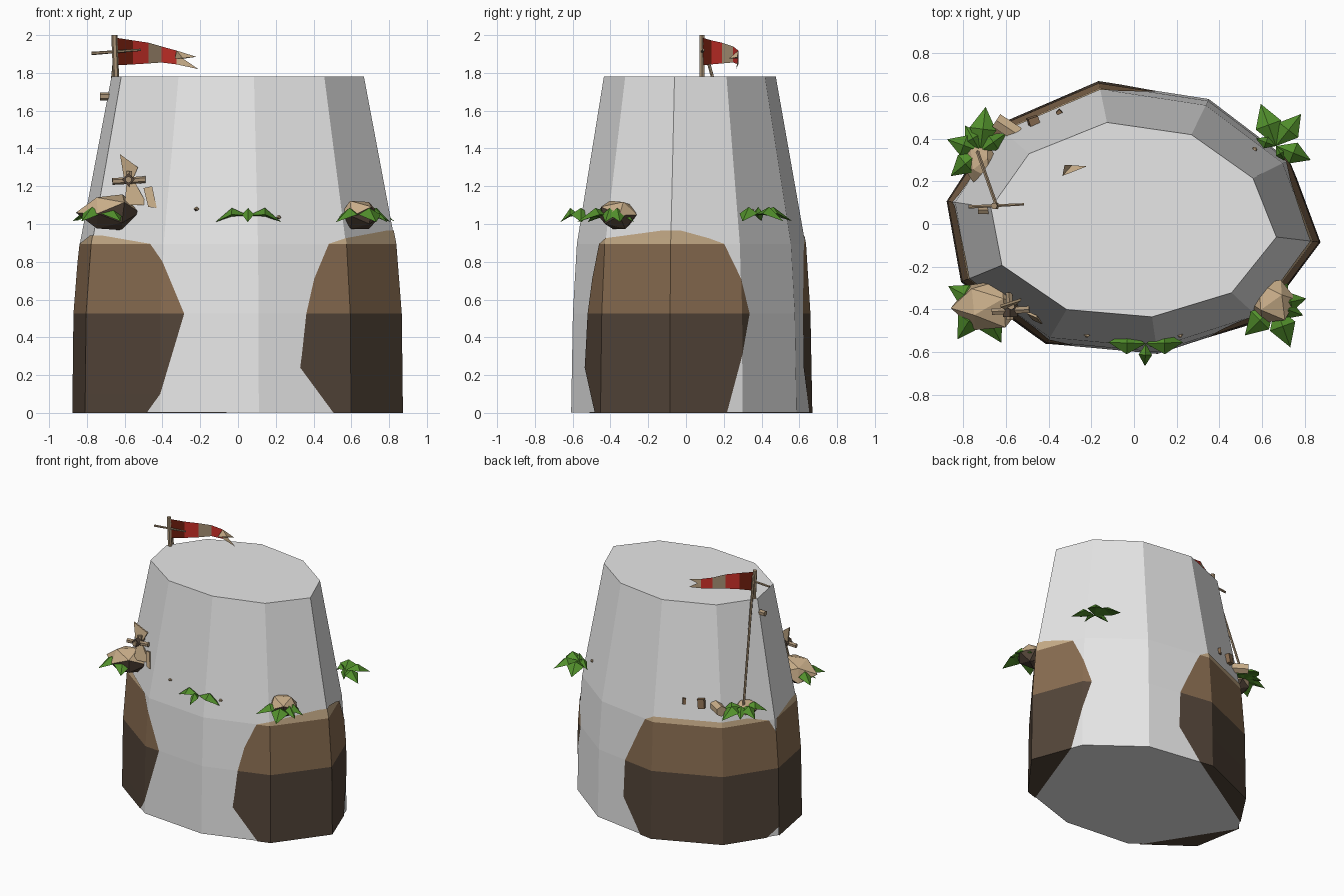
import bpy, bmesh, math, random
from mathutils import Vector

random.seed(4)
if "Cube" in bpy.data.objects:
    bpy.data.objects.remove(bpy.data.objects["Cube"])


def material(name, *rgb):
    m = bpy.data.materials.new(name)
    m.use_nodes = True
    m.diffuse_color = (*rgb, 1)
    m.node_tree.nodes["Principled BSDF"].inputs["Base Color"].default_value = (*rgb, 1)
    return m


GREY = material("stone grey", 0.88, 0.88, 0.88)
TAN = material("tan rock", 0.58, 0.42, 0.25)
BROWN = material("brown earth", 0.25, 0.152, 0.082)
DARK = material("dark earth", 0.088, 0.06, 0.041)
GREEN = material("leaf green", 0.085, 0.28, 0.025)
RED = material("flag red", 0.6, 0.03, 0.022)
MAROON = material("flag maroon", 0.15, 0.012, 0.004)
WOOD = material("weathered wood", 0.4, 0.29, 0.18)


def finish(bm, name, mats, rule=None):
    """Turn a bmesh into an object, with face colours picked by a rule."""
    for f in bm.faces:
        f.material_index = rule(f) if rule else 0
    me = bpy.data.meshes.new(name)
    bm.to_mesh(me)
    bm.free()
    for m in mats:
        me.materials.append(m)
    ob = bpy.data.objects.new(name, me)
    bpy.context.collection.objects.link(ob)


def mesh(name, verts, faces, mats, rule=None):
    bm = bmesh.new()
    vs = [bm.verts.new(v) for v in verts]
    for f in faces:
        bm.faces.new([vs[i] for i in f])
    bmesh.ops.recalc_face_normals(bm, faces=bm.faces)
    finish(bm, name, mats, rule)


# Ten-sided tapering pillar: footprint, then height with x and y scale
FOOT = [(-.872, .107), (-.805, -.27), (-.41, -.56), (.11, -.608), (.595, -.45),
        (.868, -.085), (.725, .3), (.35, .585), (-.165, .665), (-.64, .46)]
PROFILE = [(.003, 1, 1), (.525, .993, .985), (.895, .96, .95), (1.78, .768, .715)]


def on_wall(u, z, grow=1.0):
    """Point on the wall, u counted in corners around the footprint."""
    for (z0, *s0), (z1, *s1) in zip(PROFILE, PROFILE[1:]):
        if z <= z1:
            s = Vector(s0).lerp(Vector(s1), max(0, z - z0) / (z1 - z0))
            break
    i = math.floor(u)
    p = Vector(FOOT[i % 10]).lerp(Vector(FOOT[(i + 1) % 10]), u - i) * grow
    return Vector((p.x * s.x, p.y * s.y, z))


rings = [on_wall(i, level[0]) for level in PROFILE for i in range(10)]
sides = [(r * 10 + i, r * 10 + (i + 1) % 10, r * 10 + 10 + (i + 1) % 10, r * 10 + 10 + i)
         for r in range(3) for i in range(10)]
mesh("pillar", rings, sides + [range(10), range(30, 40)], [GREY])


# Earth patches hugging the wall: rows of height, start and end
def patch(name, rows):
    lo = math.ceil(min(r[1] for r in rows))
    hi = math.floor(max(r[2] for r in rows))
    verts = []
    for z, a, b in rows:
        cols = [a] + [min(max(k, a), b) for k in range(lo, hi + 1)] + [b]
        verts += [on_wall(u, z, 1.006) for u in cols]
    n = len(verts) // len(rows)
    quads = [(r * n + c, r * n + c + 1, r * n + n + c + 1, r * n + n + c)
             for r in range(len(rows) - 1) for c in range(n - 1)]
    bm = bmesh.new()
    # the reversed first row closes the underside
    for loop in quads + [range(n - 1, -1, -1)]:
        ring = []
        for k in loop:
            if all((verts[k] - q).length > 1e-4 for q in ring):
                ring.append(verts[k])
        if len(ring) > 2:
            bm.faces.new([bm.verts.new(q) for q in ring])
    bmesh.ops.remove_doubles(bm, verts=bm.verts, dist=0.0005)

    def by_height(f):
        z = f.calc_center_median().z
        return 2 if z > .895 else 1 if z > .525 else 0
    finish(bm, name, [DARK, BROWN, TAN], by_height)


patch("earth_left_side", [(0, 3.81, 5.78), (.24, 3.45, 5.95), (.31, 3.47, 6), (.525, 3.52, 6.14),
                          (.71, 3.62, 6), (.895, 3.8, 5.77), (.925, 4, 5.55), (.965, 4.85, 5.15)])
patch("earth_back", [(0, 7.8, 9.78), (.07, 7.71, 10), (.24, 7.48, 10), (.525, 7.5, 10),
                     (.8, 7.75, 10), (.895, 7.85, 9.88), (.935, 8, 9.5)])
patch("earth_front_right", [(0, 0, 1.82), (.1, 0, 2), (.525, 0, 2.24), (.8, 0, 2),
                            (.895, .05, 1.82), (.94, .8, 1.12)])


# Faceted boulders, dark on their undersides
def boulder(name, centre, size):
    bm = bmesh.new()
    bmesh.ops.create_icosphere(bm, subdivisions=1, radius=1)
    bmesh.ops.rotate(bm, verts=bm.verts, matrix=Vector((0, 0, 1)).rotation_difference(
        Vector((.5, .3, 1))).to_matrix())
    for v in bm.verts:
        k = random.uniform(.88, 1.1)
        v.co = Vector(centre) + Vector(c * s * k for c, s in zip(v.co, size))
    bm.normal_update()
    finish(bm, name, [TAN, DARK], lambda f: int(f.normal.z < -.2))


boulder("boulder_front_left", (.645, -.36, 1.045), (.115, .115, .088))
boulder("boulder_front_right", (-.685, -.385, 1.06), (.16, .13, .105))
boulder("boulder_back_right", (-.72, .285, 1.03), (.085, .095, .06))


# Leaf tufts: folded diamond leaves arching out from one point
def tuft(name, centre, leaves):
    verts, faces = [], []
    for deg, length in leaves:
        t = math.radians(deg)
        d, s = Vector((math.cos(t), math.sin(t), 0)), Vector((-math.sin(t), math.cos(t), 0))
        c, up, w = Vector(centre), Vector((0, 0, 1)), length * .3
        n = len(verts)
        mid = c + d * length * .5
        verts += [c, mid + s * w + up * .005, mid + up * .04, mid - s * w + up * .005,
                  c + d * length - up * .035, mid - up * .005]
        faces += [[n + i for i in f] for f in
                  ((0, 2, 1), (0, 3, 2), (1, 2, 4), (2, 3, 4), (0, 1, 5), (0, 5, 3), (1, 4, 5), (5, 4, 3))]
    mesh(name, verts, faces, [GREEN])


tuft("leaves_front", (.055, -.56, 1.045), [(178, .175), (-92, .105), (2, .175)])
tuft("leaves_back_left", (.665, .365, 1.05), [(110, .21), (52, .19), (-22, .175), (160, .1), (-60, .08)])
tuft("leaves_front_left", (.66, -.38, 1.045), [(12, .15), (-20, .14), (-70, .21), (-135, .2), (60, .12)])
tuft("leaves_front_right", (-.72, -.37, 1.05), [(152, .17), (-122, .2), (-62, .21), (-160, .12)])
tuft("leaves_back_right", (-.72, .34, 1.05), [(160, .165), (83, .21), (35, .15), (-140, .18), (120, .14)])


# Timber: straight beams between two points
def beam(name, a, b, r, mat=WOOD, sides=6, tip=1.0):
    a, b = Vector(a), Vector(b)
    bm = bmesh.new()
    bmesh.ops.create_cone(bm, cap_ends=True, segments=sides, radius1=r, radius2=r * tip,
                          depth=(b - a).length)
    q = (b - a).to_track_quat("Z", "Y").to_matrix()
    bmesh.ops.rotate(bm, verts=bm.verts, matrix=q)
    bmesh.ops.translate(bm, verts=bm.verts, vec=(a + b) / 2)
    finish(bm, name, [mat])


beam("flag_post", (-.645, .085, 1.77), (-.655, .085, 2), .016)
beam("flag_stay", (-.735, .345, 1.03), (-.645, .09, 1.96), .009)
beam("flag_crossbar", (-.775, .08, 1.903), (-.515, .092, 1.922), .009, tip=.7)
beam("wall_peg", (-.73, .065, 1.675), (-.66, .065, 1.675), .022)
beam("wall_log", (-.645, .485, 1.05), (-.545, .42, 1.05), .04, TAN)
beam("wall_stub", (-.475, .48, 1.03), (-.465, .475, 1.1), .034, BROWN, 4)
beam("wall_stub_small", (-.35, .525, 1.045), (-.35, .52, 1.09), .016, BROWN, 4)

# Striped pennant: each column is x, y, lower edge, upper edge
COLS = [(-.64, .09, 1.84, 1.985), (-.555, .135, 1.845, 1.972), (-.475, .19, 1.85, 1.96),
        (-.405, .25, 1.855, 1.94), (-.325, .277, 1.845, 1.918)]
pennant = [(x, y, z) for x, y, *zs in COLS for z in zs]
stripes = [(2 * i, 2 * i + 2, 2 * i + 3, 2 * i + 1) for i in range(4)]
mesh("pennant", pennant, stripes, [MAROON, RED, WOOD],
     lambda f: (0, 1, 2, 1)[min(3, int((f.calc_center_median().x + .64) / .08))])
mesh("pennant_tails", [pennant[8], pennant[9], (-.335, .225, 1.875), (-.22, .27, 1.885),
                       (-.21, .265, 1.82), (-.29, .275, 1.875)],
     [(1, 3, 5), (1, 5, 2), (2, 5, 3), (0, 4, 5), (0, 5, 1)], [TAN])

# Wrecked timber frame with broken boards on the front right boulder
beam("frame_beam", (-.665, -.41, 1.225), (-.49, -.4, 1.235), .018)
beam("frame_axle", (-.58, -.45, 1.235), (-.585, -.32, 1.235), .018)
beam("frame_hub", (-.58, -.435, 1.235), (-.58, -.375, 1.235), .034, DARK, 4)
beam("frame_post", (-.575, -.39, 1.05), (-.575, -.385, 1.28), .017)


def board(name, outline, depth=.012):
    n = len(outline)
    verts = list(outline) + [(x, y + depth, z) for x, y, z in outline]
    faces = [range(n), range(n, 2 * n)] + [(i, (i + 1) % n, n + (i + 1) % n, n + i) for i in range(n)]
    mesh(name, verts, faces, [TAN])


board("upper_board", [(-.625, -.39, 1.37), (-.53, -.36, 1.3), (-.555, -.38, 1.24), (-.605, -.4, 1.25)])
board("lower_board", [(-.59, -.4, 1.22), (-.545, -.4, 1.22), (-.48, -.41, 1.1), (-.6, -.43, 1.1)])
board("side_board", [(-.5, -.42, 1.19), (-.455, -.44, 1.2), (-.43, -.47, 1.085), (-.475, -.45, 1.09)])

# Loose chips on the wall
for i, (u, z) in enumerate([(2.33, 1.08), (3.25, 1.035), (6.3, 1.07)]):
    boulder(f"chip_{i + 1}", on_wall(u, z), (.014, .014, .012))
